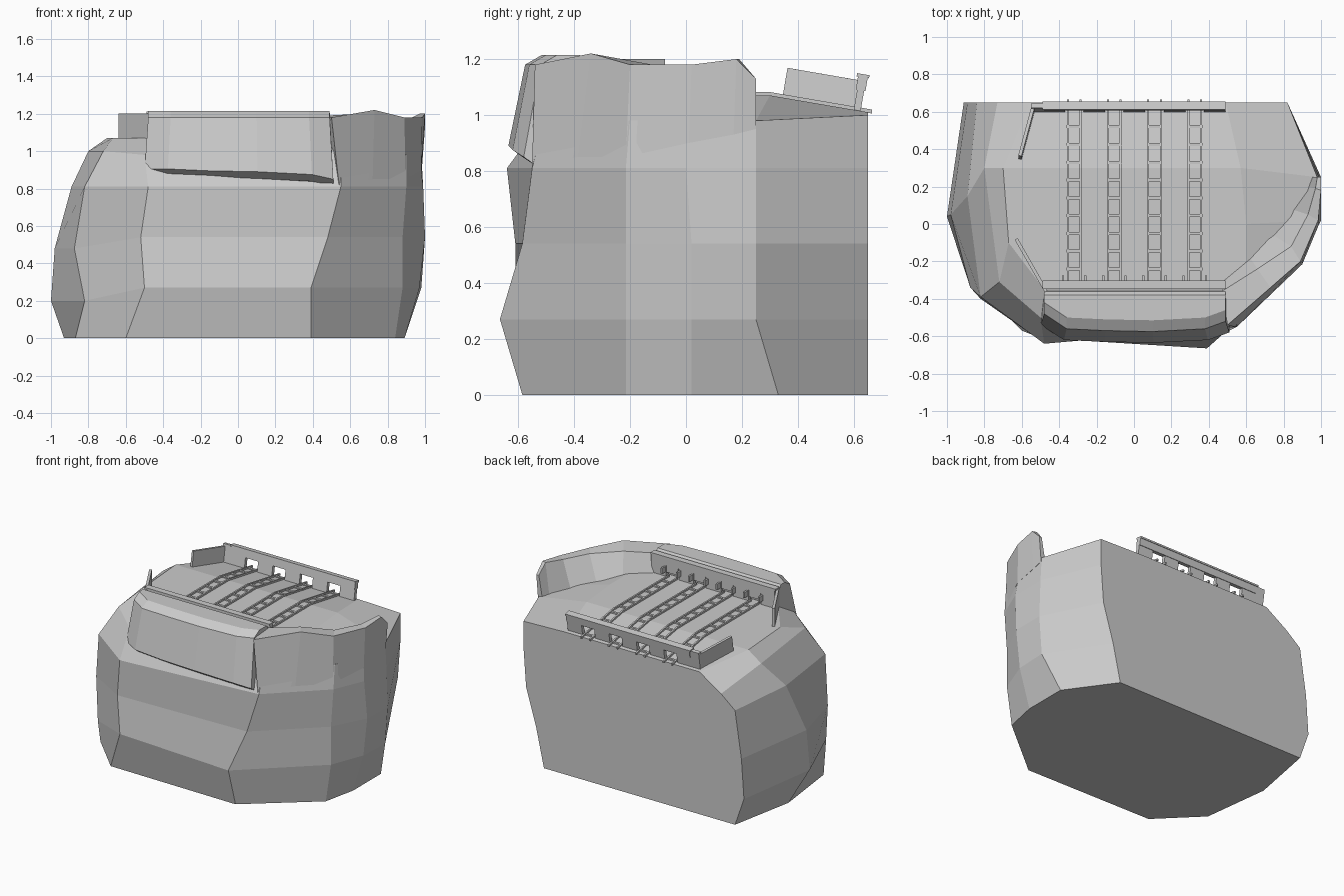
import bpy, bmesh
from mathutils import Vector as V

if "Cube" in bpy.data.objects:
    bpy.data.objects.remove(bpy.data.objects["Cube"])


def loft(bm, sections, cap_end=True):
    """Skin a row of closed sections and cap the ends."""
    rows = [[bm.verts.new(p) for p in s] for s in sections]
    n = len(rows[0])
    for a, b in zip(rows, rows[1:]):
        for i in range(n):
            j = (i + 1) % n
            bm.faces.new((a[i], a[j], b[j], b[i]))
    bm.faces.new(rows[0][::-1])
    if cap_end:
        bm.faces.new(rows[-1])
    return rows


def beam(bm, p, q, w, h, up=(0, 0, 1)):
    """Square timber standing on the line p-q."""
    p, q, up = V(p), V(q), V(up).normalized()
    s = (q - p).cross(up).normalized() * w / 2
    loft(bm, [[c - s, c + s, c + s + up * h, c - s + up * h] for c in (p, q)])


def finish(bm, name):
    bmesh.ops.recalc_face_normals(bm, faces=bm.faces)
    me = bpy.data.meshes.new(name)
    bm.to_mesh(me)
    bm.free()
    ob = bpy.data.objects.new(name, me)
    bpy.context.collection.objects.link(ob)
    return ob


# Rock body: rings of nine corners, starting front left and going counter-clockwise
def ring(z_right, z_left, pts):
    return [(x, y, z_left if i > 5 else z_right) for i, (x, y) in enumerate(pts)]


rings = [
    ring(0, 0, [(-.6, -.57), (.39, -.585), (.84, -.215), (.89, .02), (.89, .33),
                (.66, .65), (-.84, .65), (-.93, .18), (-.87, -.3)]),
    ring(.27, .2, [(-.5, -.61), (.39, -.665), (.88, -.215), (.97, .02), (.98, .25),
                   (.72, .65), (-.91, .65), (-1, .04), (-.82, -.4)]),
    ring(.54, .48, [(-.52, -.61), (.48, -.585), (.88, -.215), (1, .02), (1, .25),
                    (.8, .65), (-.89, .65), (-.98, .05), (-.875, -.34)]),
    ring(.81, .81, [(-.48, -.64), (.55, -.55), (.9, -.215), (.99, 0), (.99, .25),
                    (.82, .65), (-.84, .65), (-.89, .15), (-.82, -.39)]),
    [(-.5, -.5, .98), (.55, -.5, 1), (.9, -.2, .98), (.97, .02, .98), (.98, .25, .98),
     (.82, .65, 1), (-.73, .65, .9), (-.8, .3, 1), (-.72, -.31, 1)],
    [(-.48, -.35, 1.07), (.48, -.35, 1.07), (.6, -.2, 1.07), (.6, 0, 1.07), (.57, .3, 1.07),
     (.49, .65, 1.01), (-.56, .65, 1.01), (-.7, .3, 1.07), (-.67, -.1, 1.07)],
]
bm = bmesh.new()
deck = loft(bm, rings, cap_end=False)[-1]
bm.faces.new(deck[4:8])                      # sloping rear deck
bm.faces.new(deck[:5] + deck[7:])            # level front deck
finish(bm, "rock_body")

# Rock parapet on the right: outer foot, outer top, inner top, inner foot
bm = bmesh.new()
loft(bm, [
    [(.54, -.55, .82), (.5, -.54, 1.18), (.47, -.36, 1.19), (.47, -.3, 1.04)],
    [(.72, -.385, .85), (.73, -.34, 1.22), (.66, -.24, 1.2), (.62, -.18, 1.05)],
    [(.895, -.215, .85), (.89, -.2, 1.18), (.84, -.12, 1.18), (.73, -.05, 1)],
    [(.98, .01, .9), (.985, .02, 1.18), (.93, .05, 1.18), (.84, .08, .97)],
    [(.985, .17, .93), (1, .18, 1.2), (.97, .19, 1.2), (.93, .2, .96)],
    [(.985, .25, .95), (1, .25, 1.13), (.98, .25, 1.13), (.95, .25, .96)],
])
finish(bm, "rock_parapet")

# Front bulwark: one profile swept across x, pulled back at the ends
profile = [(-.36, 1.03), (-.36, 1.19), (-.38, 1.215), (-.51, 1.215), (-.57, 1.18),
           (-.63, .905), (-.58, .87), (-.45, .85)]
bm = bmesh.new()
secs = []
for x, back, drop in [(-.48, .09, 0), (-.36, .01, 0), (-.15, 0, .01), (.1, -.005, .015),
                      (.38, .01, .03), (.49, .05, .055)]:
    sec = []
    for i, (y, z) in enumerate(profile):
        low = i in (5, 6, 7)
        sec.append((x * (1.04 if low else 1), y + (back if i > 2 else 0), z - (drop if low else 0)))
    secs.append(sec)
loft(bm, secs)
finish(bm, "front_bulwark")

PORTS = [-.32, -.105, .11, .325]


# Port rails: posts between the ports with a beam over them
def port_rail(name, y, z, up, height):
    up = V(up).normalized()
    bm = bmesh.new()
    edges = [-.48] + [e for c in PORTS for e in (c - .05, c + .05)] + [.49]
    for a, b in zip(edges[::2], edges[1::2]):
        beam(bm, (a, y, z), (b, y, z), .025, height, up)
    top = V((0, y, z)) + up * height * .6
    beam(bm, top + V((-.48, 0, 0)), top + V((.49, 0, 0)), .035, height * .36, up)
    cap = V((0, y, z)) + up * height * .94
    beam(bm, cap + V((-.49, 0, 0)), cap + V((.49, 0, 0)), .045, height * .08, up)
    return finish(bm, name)


port_rail("rear_port_rail", .61, 1.005, (0, .17, 1), .14)
port_rail("front_port_rail", -.325, 1.06, (0, 0, 1), .15)

# Port shutters and brackets on the front rail
bm = bmesh.new()
for c in PORTS:
    beam(bm, (c - .045, -.318, 1.1), (c + .045, -.318, 1.1), .012, .05)
    for s in (-.06, .06):
        beam(bm, (c + s, -.32, 1.1), (c + s, -.275, 1.1), .012, .04)
finish(bm, "front_port_shutters")

# Angled side plates at the left ends of both rails
for name, p, q, h, up in [
        ("rear_side_plate", (-.61, .345, 1.05), (-.54, .605, 1.005), .12, (0, .17, 1)),
        ("front_side_plate", (-.63, -.08, 1.06), (-.47, -.36, 1.06), .14, (0, 0, 1))]:
    bm = bmesh.new()
    beam(bm, p, q, .018, h, up)
    finish(bm, name)
bm = bmesh.new()
beam(bm, (-.55, .61, 1.005), (-.47, .61, 1.005), .025, .135, (0, .17, 1))
finish(bm, "rear_corner_plate")


# Deck tracks: two thin rails with rungs that follow the deck
def deck_point(x, y):
    return V((x, y, 1.068 - max(0, y - .3) * .06 / .35))


for k, c in enumerate(PORTS):
    bm = bmesh.new()
    for s in (-.034, .034):
        for a, b in ((-.32, .3), (.3, .665)):
            beam(bm, deck_point(c + s, a), deck_point(c + s, b), .011, .014)
    for i in range(10):
        y = -.24 + i * .095
        beam(bm, deck_point(c - .04, y), deck_point(c + .04, y), .016, .011)
    finish(bm, f"deck_track_{k + 1}")
